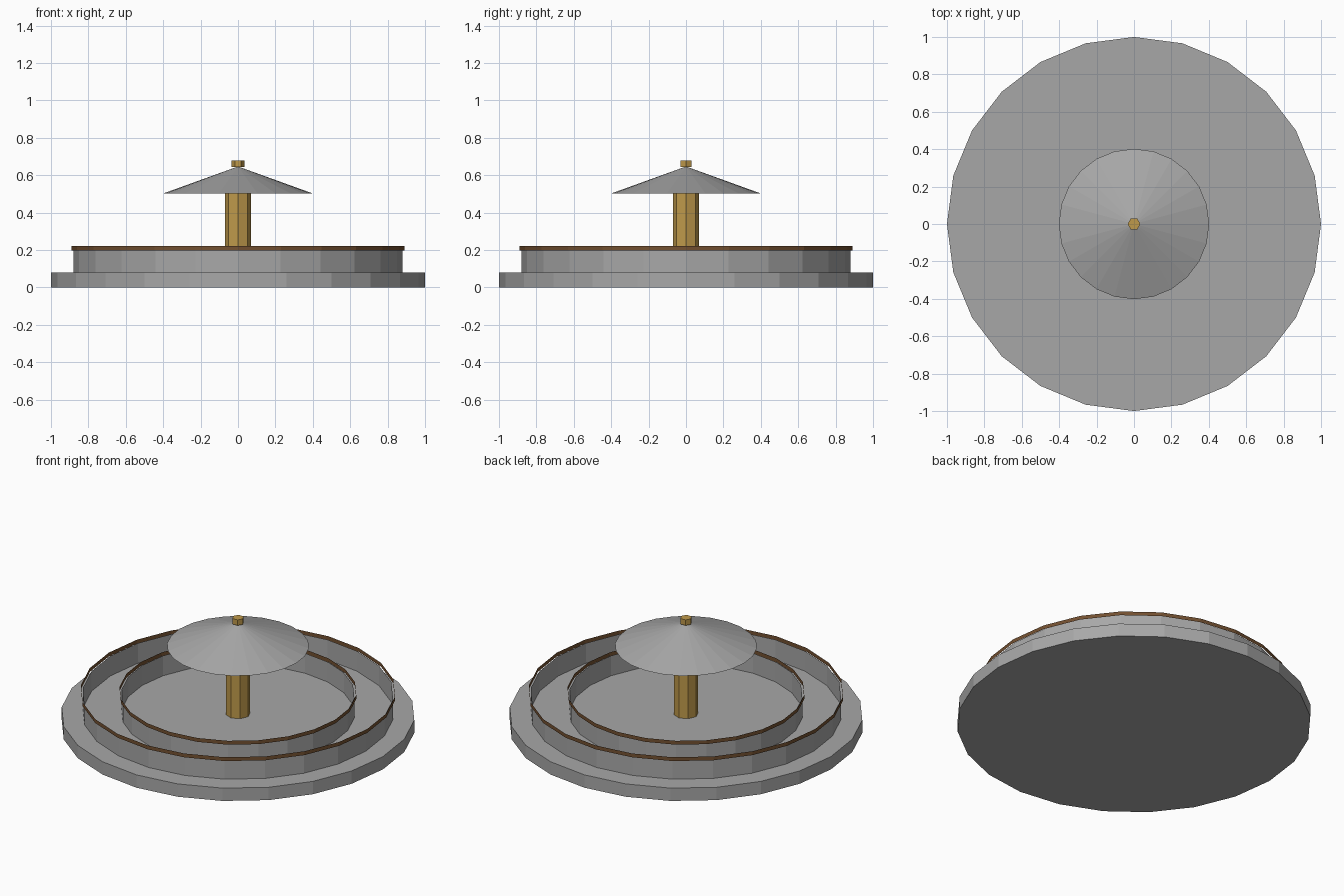
import bpy, bmesh

if "Cube" in bpy.data.objects:
    bpy.data.objects.remove(bpy.data.objects["Cube"])


def material(name, rgb):
    m = bpy.data.materials.new(name)
    m.diffuse_color = (*rgb, 1.0)
    m.use_nodes = True
    m.node_tree.nodes["Principled BSDF"].inputs["Base Color"].default_value = m.diffuse_color
    return m


def round_part(name, r_bottom, r_top, z0, z1, mat, sides=24, caps=True):
    """Flat-faced tube, disc or cone standing between two heights."""
    bm = bmesh.new()
    bmesh.ops.create_cone(bm, cap_ends=caps, segments=sides,
                          radius1=r_bottom, radius2=r_top, depth=z1 - z0)
    bmesh.ops.remove_doubles(bm, verts=bm.verts, dist=1e-5)
    # Quarter turn so the first corner lies on the x axis
    for v in bm.verts:
        v.co.x, v.co.y = v.co.y, -v.co.x
    bmesh.ops.translate(bm, verts=bm.verts, vec=(0, 0, (z0 + z1) / 2))
    mesh = bpy.data.meshes.new(name)
    bm.to_mesh(mesh)
    bm.free()
    mesh.materials.append(mat)
    obj = bpy.data.objects.new(name, mesh)
    bpy.context.collection.objects.link(obj)
    return obj


grey = material("dark_grey", (0.39, 0.39, 0.39))
brown = material("brown_trim", (0.17, 0.08, 0.03))
gold = material("gold", (0.52, 0.32, 0.07))

# Base disc
round_part("base", 1.0, 1.0, 0.0, 0.08, grey)

# Two open ring walls, each with a thin open trim band slightly outside it
for label, r in (("outer", 0.88), ("inner", 0.66)):
    round_part(label + "_wall", r, r, 0.08, 0.205, grey, caps=False)
    round_part(label + "_trim", r + 0.011, r + 0.011, 0.198, 0.222, brown, caps=False)

# Central post, conical roof and finial
round_part("post", 0.07, 0.07, 0.08, 0.51, gold, sides=8)
round_part("roof", 0.402, 0.0, 0.502, 0.647, grey)
round_part("finial", 0.034, 0.034, 0.645, 0.68, gold, sides=6)
